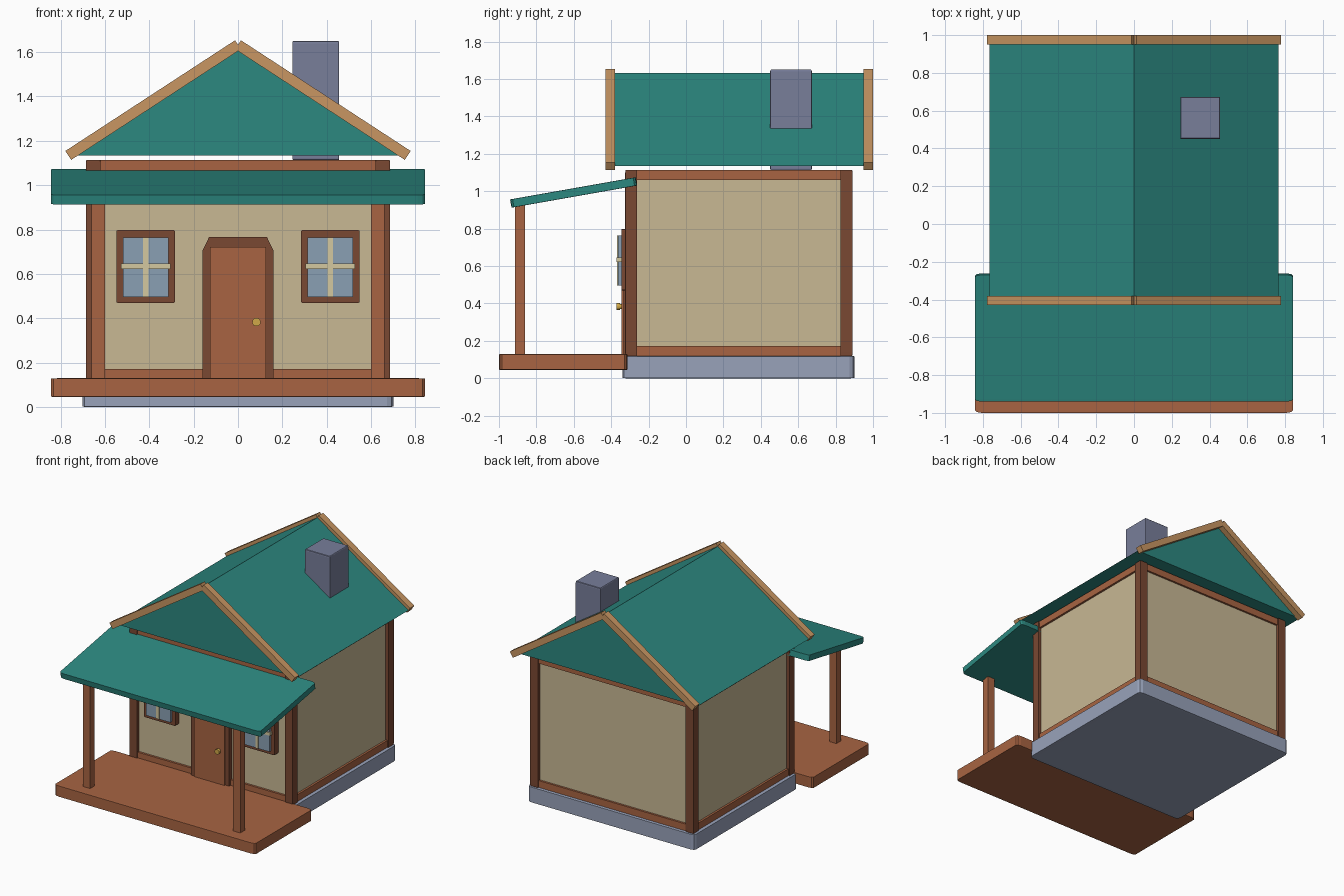
import bpy, bmesh, math
from mathutils import Matrix, Vector

if "Cube" in bpy.data.objects:
    bpy.data.objects.remove(bpy.data.objects["Cube"])


def material(name, rgb):
    lin = [((c / 255 + 0.055) / 1.055) ** 2.4 for c in rgb]
    m = bpy.data.materials.new(name)
    m.diffuse_color = (*lin, 1)
    m.use_nodes = True
    m.node_tree.nodes["Principled BSDF"].inputs["Base Color"].default_value = m.diffuse_color
    return m


RUST = material("rust_wood", (168, 100, 66))
BROWN = material("dark_wood", (122, 72, 50))
TAN = material("tan_wood", (200, 150, 98))
BEIGE = material("plaster", (200, 184, 148))
TEAL = material("roof_teal", (44, 136, 128))
SLATE = material("chimney_slate", (120, 126, 154))
STONE = material("foundation_stone", (152, 162, 186))
GLASS = material("glass", (138, 160, 180))
CREAM = material("cream", (212, 200, 160))
GOLD = material("brass", (208, 168, 72))


def finish(name, bm, mat, smooth=False):
    bmesh.ops.recalc_face_normals(bm, faces=bm.faces)
    me = bpy.data.meshes.new(name)
    bm.to_mesh(me)
    bm.free()
    me.materials.append(mat)
    if smooth:
        me.shade_smooth()
    ob = bpy.data.objects.new(name, me)
    bpy.context.collection.objects.link(ob)
    return ob


def box(name, x, y, z, mat, bevel=0.0, rot=None):
    """Box from (min, max) ranges; bevel is a fraction of each side."""
    bm = bmesh.new()
    bmesh.ops.create_cube(bm, size=1)
    if bevel:
        bmesh.ops.bevel(bm, geom=bm.edges[:], offset=bevel, segments=2,
                        profile=0.5, affect='EDGES')
    size = Vector((x[1] - x[0], y[1] - y[0], z[1] - z[0]))
    centre = Vector((x[0] + x[1], y[0] + y[1], z[0] + z[1])) / 2
    mtx = Matrix.Translation(centre) @ (rot or Matrix()) @ Matrix.Diagonal((*size, 1))
    bm.transform(mtx)
    return finish(name, bm, mat)


def prism(name, profile, y0, y1, mat):
    """Extrude an (x, z) profile along y."""
    bm = bmesh.new()
    f = bm.faces.new([bm.verts.new((px, y0, pz)) for px, pz in profile])
    ext = bmesh.ops.extrude_face_region(bm, geom=[f])
    bmesh.ops.translate(bm, vec=(0, y1 - y0, 0),
                        verts=[v for v in ext["geom"] if isinstance(v, bmesh.types.BMVert)])
    return finish(name, bm, mat)


# foundation and walls
box("foundation", (-.70, .70), (-.34, .90), (0, .12), STONE, .02)
box("walls", (-.66, .66), (-.30, .865), (.12, 1.10), BEIGE)

# corner posts and the beams between them
for side, sx in (("left", -1), ("right", 1)):
    xs = sorted((sx * .62, sx * .685))
    for end, y in (("front", (-.325, -.262)), ("back", (.825, .89))):
        box(f"corner_post_{end}_{side}", xs, y, (.12, 1.113), BROWN, .02)
for level, z in (("bottom", (.12, .172)), ("top", (1.06, 1.113))):
    for end, y in (("front", (-.316, -.27)), ("back", (.835, .88))):
        box(f"{level}_beam_{end}", (-.625, .625), y, z, RUST)
    for side, sx in (("left", -1), ("right", 1)):
        box(f"{level}_beam_{side}", sorted((sx * .63, sx * .676)), (-.265, .83), z, RUST)

# porch: deck, posts and sloping roof
box("porch_deck", (-.842, .842), (-1.0, -.313), (.045, .13), RUST, .022)
for side, sx in (("left", -1), ("right", 1)):
    box(f"porch_post_{side}", sorted((sx * .60, sx * .66)), (-.915, -.86), (.12, .935), RUST)
box("porch_roof", (-.842, .842), (-.942, -.26), (.971, 1.016), TEAL, .02,
    Matrix.Rotation(math.radians(10), 4, 'X'))

# main roof
APEX, EAVE = (0, 1.633), (.765, 1.134)
prism("main_roof", [(-EAVE[0], EAVE[1]), (EAVE[0], EAVE[1]), APEX], -.385, .955, TEAL)

# gable trim boards lie along the roof slope
run, drop = EAVE[0] - APEX[0], APEX[1] - EAVE[1]
length, slope = math.hypot(run, drop), math.atan2(drop, run)
midz = (APEX[1] + EAVE[1]) / 2
for side, sx in (("left", -1), ("right", 1)):
    mx = sx * run / 2
    for end, y in (("front", (-.43, -.38)), ("back", (.95, 1.0))):
        box(f"gable_trim_{end}_{side}", (mx - length / 2, mx + length / 2), y,
            (midz - .024, midz + .024), TAN, 0, Matrix.Rotation(sx * slope, 4, 'Y'))

# chimney
box("chimney", (.245, .456), (.45, .673), (1.112, 1.65), SLATE, .02)

# door frame with clipped top corners, door and knob
prism("door_frame", [(-.16, .06), (.16, .06), (.16, .705), (.13, .767),
                     (-.13, .767), (-.16, .705)], -.335, -.28, BROWN)
box("door", (-.127, .127), (-.345, -.30), (.10, .722), RUST, .01)
for name, radius, y0, y1 in (("knob_plate", .013, -.36, -.34), ("knob", .019, -.372, -.354)):
    bm = bmesh.new()
    bmesh.ops.create_cone(bm, cap_ends=True, segments=16, radius1=radius,
                          radius2=radius, depth=y1 - y0)
    bm.transform(Matrix.Translation((.083, (y0 + y1) / 2, .383))
                 @ Matrix.Rotation(math.pi / 2, 4, 'X'))
    finish(name, bm, GOLD)

# windows
for side, cx in (("left", -.416), ("right", .416)):
    box(f"window_frame_{side}", (cx - .132, cx + .132), (-.345, -.29), (.47, .797), BROWN, .02)
    box(f"window_glass_{side}", (cx - .103, cx + .103), (-.364, -.33), (.497, .764), GLASS)
    box(f"window_mullion_{side}", (cx - .012, cx + .012), (-.369, -.34), (.497, .764), CREAM)
    box(f"window_crossbar_{side}", (cx - .112, cx + .112), (-.371, -.34), (.623, .646), CREAM)
